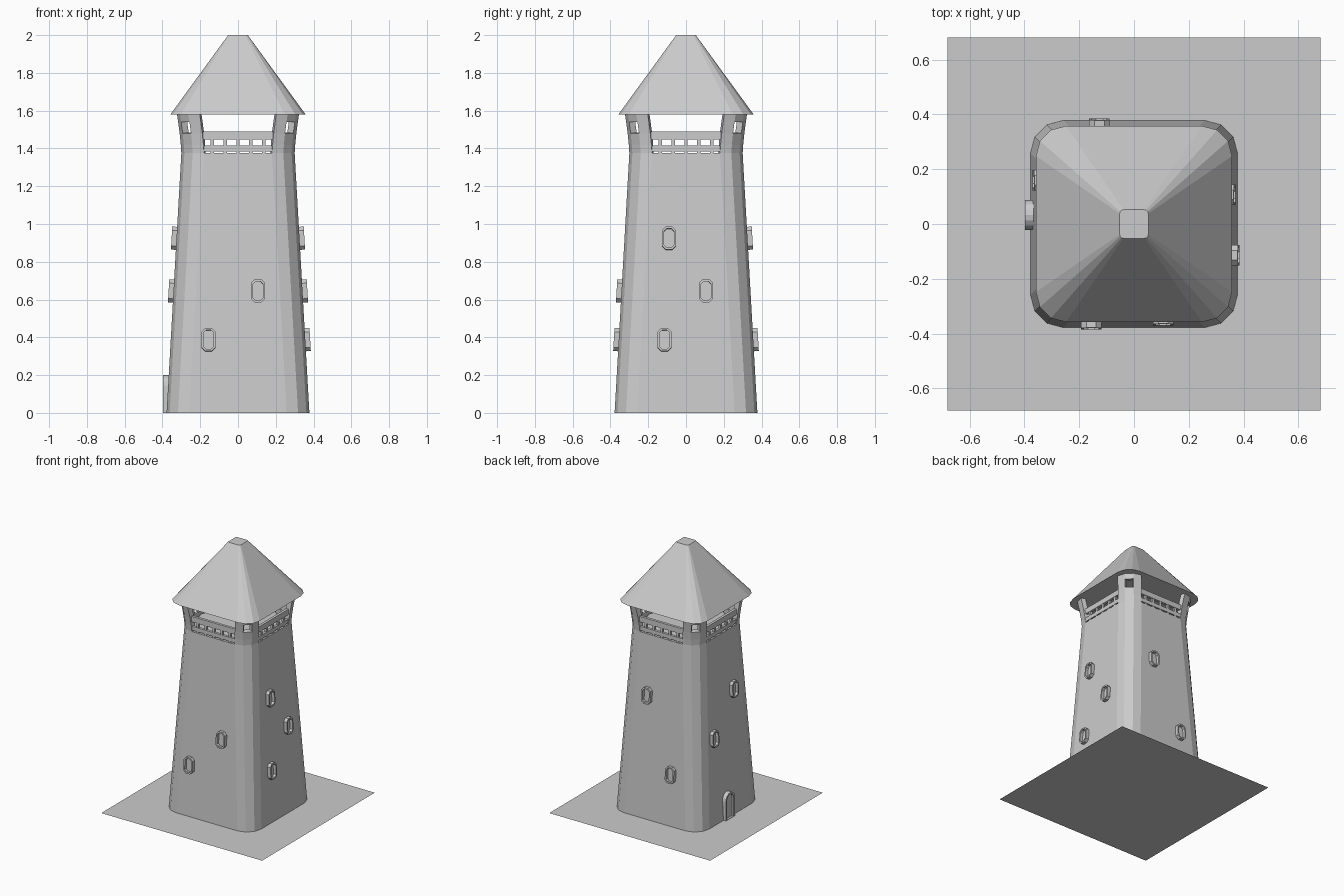
import bpy, bmesh
from math import sin, cos, pi, atan
from mathutils import Matrix, Vector

if "Cube" in bpy.data.objects:
    bpy.data.objects.remove(bpy.data.objects["Cube"])

BODY_TOP = 1.375


def finish(bm, name, recalc=True):
    if recalc:
        bmesh.ops.recalc_face_normals(bm, faces=bm.faces)
    me = bpy.data.meshes.new(name)
    bm.to_mesh(me)
    bm.free()
    ob = bpy.data.objects.new(name, me)
    bpy.context.collection.objects.link(ob)
    return ob


def loft(name, rings, matrix=None):
    """Skin closed rings of equal length and cap both ends."""
    bm = bmesh.new()
    vs = [[bm.verts.new(p) for p in r] for r in rings]
    n = len(rings[0])
    for a, b in zip(vs, vs[1:]):
        for i in range(n):
            j = (i + 1) % n
            bm.faces.new((a[i], a[j], b[j], b[i]))
    bm.faces.new(vs[0])
    bm.faces.new(vs[-1])
    if matrix:
        bm.transform(matrix)
    return finish(bm, name)


def corner(half, r, z, q=0):
    """Four points round one corner of a rounded square."""
    s = half - r
    pts = [Vector((s + r * cos(k * pi / 6), s + r * sin(k * pi / 6), z)) for k in range(4)]
    return [Matrix.Rotation(q * pi / 2, 3, 'Z') @ p for p in pts]


def rounded_square(half, r, z):
    return [p for q in range(4) for p in corner(half, r, z, q)]


# Ground sheet
bm = bmesh.new()
bmesh.ops.create_grid(bm, x_segments=1, y_segments=1, size=0.68)
finish(bm, "ground_sheet", False)

# Tapered body and roof
loft("tower_body", [rounded_square(0.378, 0.12, 0), rounded_square(0.30, 0.12, BODY_TOP)])
loft("roof", [rounded_square(0.358, 0.11, 1.58), rounded_square(0.052, 0.014, 2.0)])

# Flared corner pillars, each with a square peephole
flare = [(BODY_TOP, 0.30), (1.42, 0.303), (1.48, 0.309), (1.54, 0.317), (1.582, 0.323)]
for q in range(4):
    bm = bmesh.new()
    rows = [[bm.verts.new(p) for p in corner(h, 0.12, z, q)] for z, h in flare]
    for i in range(len(rows) - 1):
        for j in range(3):
            if (i, j) != (2, 1):
                a, b = rows[i], rows[i + 1]
                bm.faces.new((a[j], a[j + 1], b[j + 1], b[j]))
    ob = finish(bm, f"corner_pillar_{q}", False)
    mod = ob.modifiers.new("thickness", 'SOLIDIFY')
    mod.thickness = 0.035
    mod.offset = -1

# Balcony railings: two rails on short posts
for q in range(4):
    bm = bmesh.new()
    bars = [(0, 1.469, 0.39, 0.042), (0, 1.4, 0.38, 0.03)]
    bars += [((i - 2) * 0.068, 1.42, 0.018, 0.095) for i in range(5)]
    for x, z, w, h in bars:
        d = 0.02 if w > 0.1 else 0.016
        bmesh.ops.create_cube(bm, size=1, matrix=Matrix.Translation((x, -0.288, z))
                              @ Matrix.Diagonal((w, d, h, 1)))
    bm.transform(Matrix.Rotation(q * pi / 2, 4, 'Z'))
    finish(bm, f"railing_{q}")


def octagon(w, h, c, y):
    w, h = w / 2, h / 2
    pts = [(w, c - h), (w, h - c), (w - c, h), (c - w, h),
           (-w, h - c), (-w, c - h), (c - w, -h), (w - c, -h)]
    return [(x, y, z) for x, z in pts]


def window(name, side, u, z):
    half = 0.378 - 0.078 * z / BODY_TOP
    m = (Matrix.Rotation(side * pi / 2, 4, 'Z') @ Matrix.Translation((u, -half, z))
         @ Matrix.Rotation(-atan(0.078 / BODY_TOP), 4, 'X'))
    loft(name, [octagon(0.075, 0.122, 0.02, 0.01), octagon(0.075, 0.122, 0.02, -0.026),
                octagon(0.053, 0.100, 0.014, -0.026), octagon(0.053, 0.100, 0.014, -0.004)], m)


# Windows: side 0 front, 1 right, 2 back, 3 left; u runs to the right on each wall
for i, spec in enumerate([(0, 0.106, 0.645), (0, -0.156, 0.387),
                          (1, -0.09, 0.924), (1, 0.106, 0.645), (1, -0.114, 0.387),
                          (2, -0.095, 0.924), (2, 0.126, 0.387),
                          (3, 0.099, 0.924), (3, -0.16, 0.645)]):
    window(f"window_{i}", *spec)


# Arched door on the left wall
def arch(r, bottom, top, y):
    return [(-r, y, bottom)] + [(-r * cos(k * pi / 8), y, top - r + r * sin(k * pi / 8))
                                for k in range(9)] + [(r, y, bottom)]


loft("door", [arch(0.054, 0, 0.2, -0.355), arch(0.054, 0, 0.2, -0.398),
              arch(0.040, 0.003, 0.186, -0.398), arch(0.040, 0.003, 0.186, -0.383)],
     Matrix.Rotation(-pi / 2, 4, 'Z') @ Matrix.Translation((-0.033, 0, 0)))
